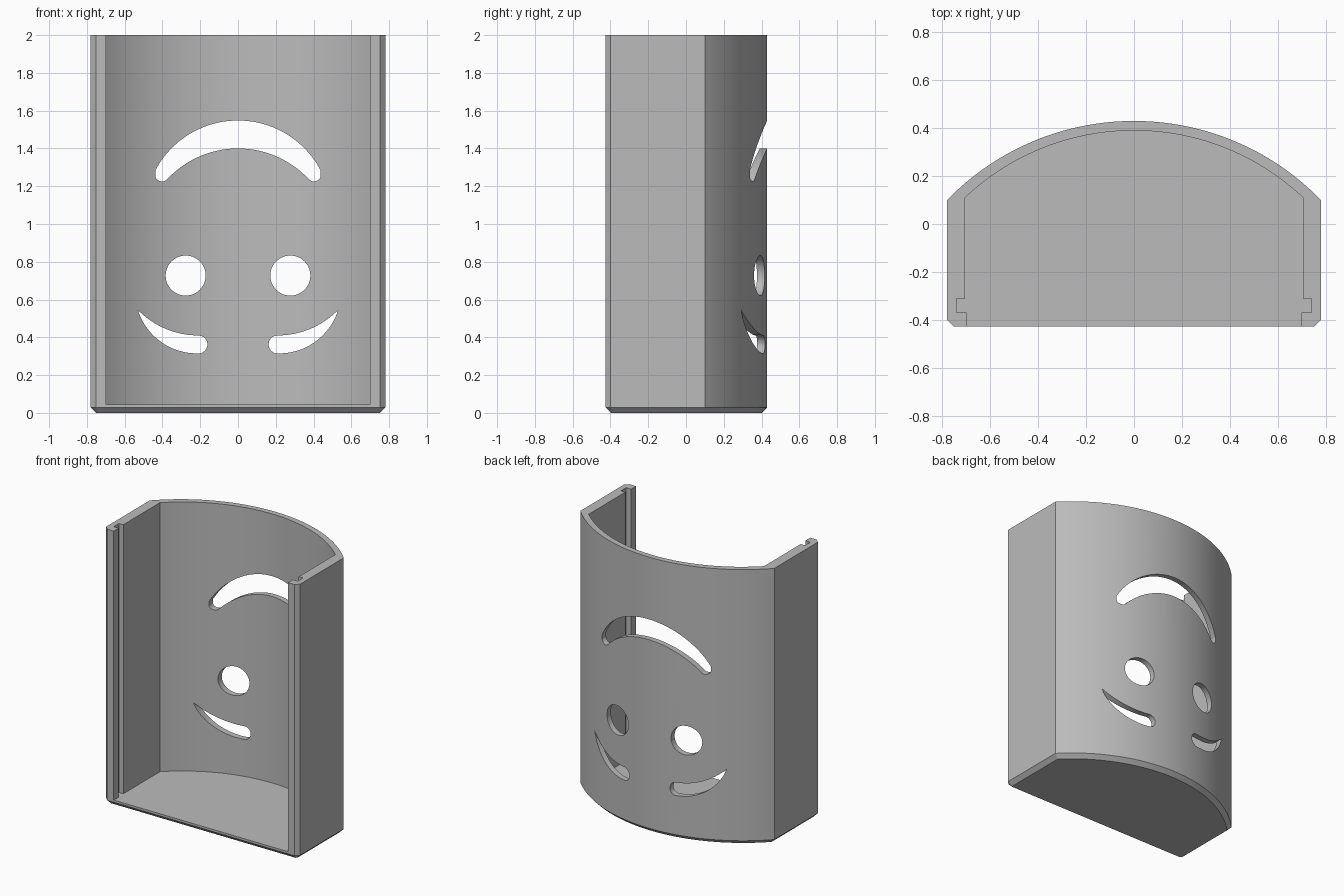
import bpy, bmesh
from math import sin, cos, pi, atan2, hypot, radians
from mathutils import Vector

cube = bpy.data.objects.get("Cube")
if cube:
    bpy.data.objects.remove(cube, do_unlink=True)

HALF_W, FRONT, HEIGHT, FLOOR, CHAMFER = 0.78, -0.427, 2.0, 0.045, 0.03

grey = bpy.data.materials.new("plain grey")
grey.use_nodes = True
grey.diffuse_color = (0.5, 0.5, 0.5, 1)
grey.node_tree.nodes["Principled BSDF"].inputs["Base Color"].default_value = (0.5, 0.5, 0.5, 1)


def arc(a, b, c, steps):
    """Points on the circle from a through b to c."""
    a, b, c = Vector(a), Vector(b), Vector(c)
    d = 2 * (a.x * (b.y - c.y) + b.x * (c.y - a.y) + c.x * (a.y - b.y))
    aa, bb, cc = a.dot(a), b.dot(b), c.dot(c)
    ox = (aa * (b.y - c.y) + bb * (c.y - a.y) + cc * (a.y - b.y)) / d
    oy = (aa * (c.x - b.x) + bb * (a.x - c.x) + cc * (b.x - a.x)) / d
    r = hypot(a.x - ox, a.y - oy)
    t0, t1, t2 = (atan2(p.y - oy, p.x - ox) for p in (a, b, c))
    sweep, mid = (t2 - t0) % (2 * pi), (t1 - t0) % (2 * pi)
    if mid > sweep:
        sweep -= 2 * pi
    return [(ox + r * cos(t0 + sweep * i / steps), oy + r * sin(t0 + sweep * i / steps))
            for i in range(steps + 1)]


def prism(name, outline, start, depth, upright=True, chamfer=0):
    """Extrude an outline along z, or along y when it is drawn in x and z."""
    bm = bmesh.new()
    verts = [bm.verts.new((u, v, start) if upright else (u, start, v)) for u, v in outline]
    base = bm.faces.new(verts)
    move = Vector((0, 0, depth)) if upright else Vector((0, depth, 0))
    out = bmesh.ops.extrude_face_region(bm, geom=[base], use_keep_orig=True)
    bmesh.ops.translate(bm, vec=move, verts=[g for g in out["geom"] if isinstance(g, bmesh.types.BMVert)])
    bmesh.ops.recalc_face_normals(bm, faces=bm.faces)
    if chamfer:
        bmesh.ops.bevel(bm, geom=list(base.edges), offset=chamfer * 0.98, segments=1,
                        affect='EDGES', clamp_overlap=False)
    mesh = bpy.data.meshes.new(name)
    bm.to_mesh(mesh)
    bm.free()
    mesh.materials.append(grey)
    obj = bpy.data.objects.new(name, mesh)
    bpy.context.collection.objects.link(obj)
    return obj


def mirrored(side):
    """Close a right-to-centre half outline with its mirror image."""
    return side + [(-x, y) for x, y in reversed(side)]


# Outer shell with a bowed back and chamfered front corners
outer = [(HALF_W - 0.027, FRONT), (HALF_W, FRONT + 0.027)]
outer += arc((HALF_W, 0.10), (0, 0.43), (-HALF_W, 0.10), 64)
outer += [(-HALF_W, FRONT + 0.027), (-HALF_W + 0.027, FRONT)]
holder = prism("holder_shell", outer, 0, HEIGHT, chamfer=CHAMFER)

# Hollow interior, open at the top and front, with panel grooves
inner_side = [(0.70, -0.6), (0.70, -0.37), (0.74, -0.37), (0.74, -0.31), (0.705, -0.31)]
inner = inner_side + arc((0.705, 0.11), (0, 0.39), (-0.705, 0.11), 64)
inner += [(-x, y) for x, y in reversed(inner_side)]
cutters = [prism("interior_cutter", inner, FLOOR, HEIGHT)]

# Curved mouth opening with rounded ends
mouth = arc((-0.437, 1.285), (0, 1.548), (0.437, 1.285), 40)
mouth += arc((0.437, 1.25), (0.405, 1.225), (0.372, 1.24), 8)
mouth += arc((0.372, 1.24), (0, 1.40), (-0.372, 1.24), 40)[1:]
mouth += arc((-0.372, 1.24), (-0.405, 1.225), (-0.437, 1.25), 8)[1:]
cutters.append(prism("mouth_cutter", mouth, 0.15, 0.6, upright=False))

# Round eyes and tapered brows
for side, label in ((1, "left"), (-1, "right")):
    eye = [(side * 0.277 + 0.106 * cos(2 * pi * i / 48), 0.727 + 0.106 * sin(2 * pi * i / 48))
           for i in range(48)]
    brow = arc((0.53, 0.545), (0.39, 0.448), (0.205, 0.41), 24)
    brow += arc((0.205, 0.41), (0.162, 0.363), (0.22, 0.315), 12)[1:]
    brow += arc((0.22, 0.315), (0.42, 0.385), (0.53, 0.545), 24)[1:-1]
    brow = [(side * x, z) for x, z in brow]
    for part, shape in (("eye", eye), ("brow", brow)):
        cutters.append(prism(f"{label}_{part}_cutter", shape, 0.15, 0.6, upright=False))

# Cut every opening, then drop the cutters
bpy.ops.object.select_all(action='DESELECT')
bpy.context.view_layer.objects.active = holder
holder.select_set(True)
for cutter in cutters:
    cut = holder.modifiers.new(cutter.name, 'BOOLEAN')
    cut.operation, cut.solver, cut.object = 'DIFFERENCE', 'EXACT', cutter
    bpy.ops.object.modifier_apply(modifier=cut.name)
    bpy.data.objects.remove(cutter, do_unlink=True)
bpy.ops.object.shade_smooth_by_angle(angle=radians(25))
